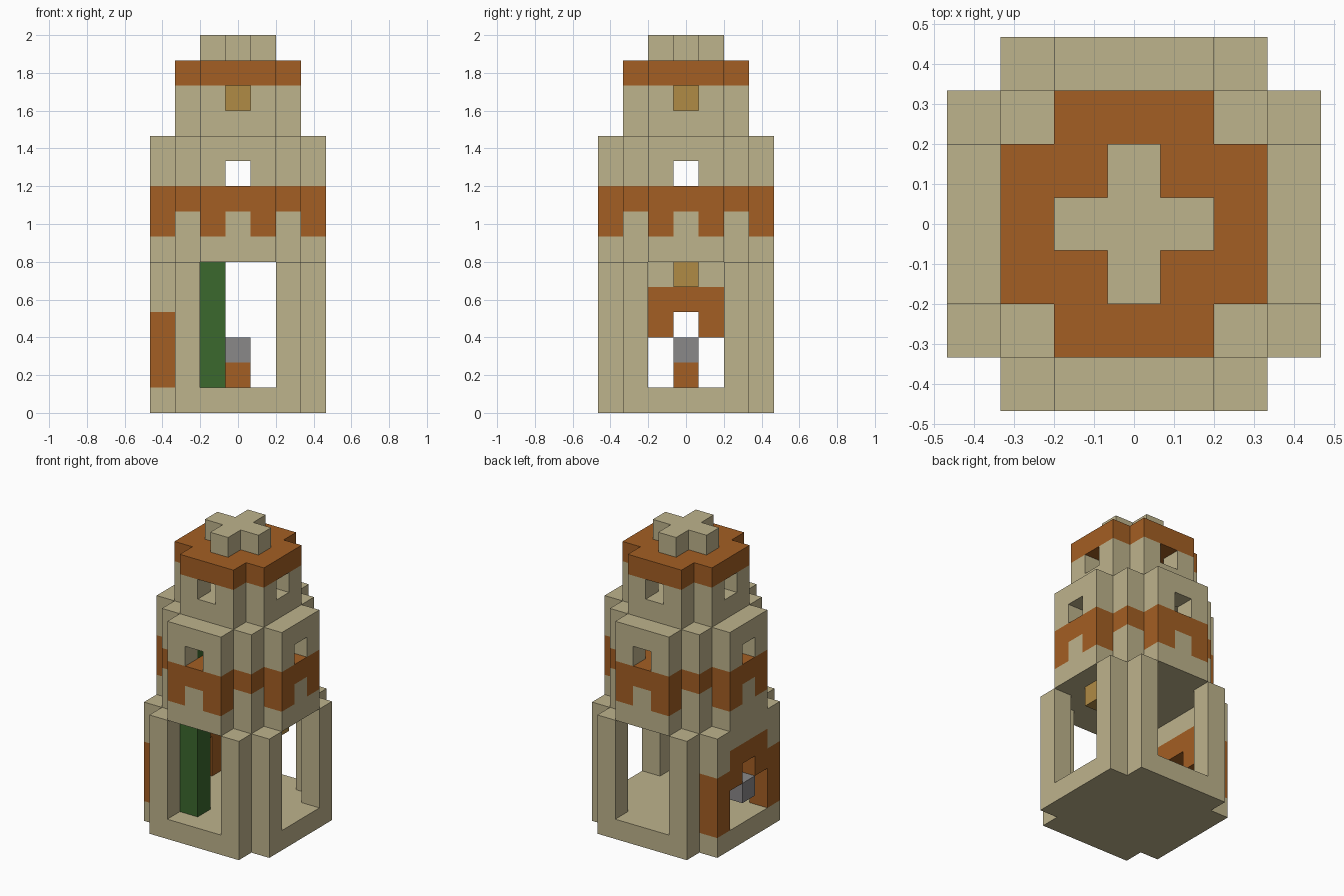
import bpy, bmesh
from mathutils import Vector

UNIT = 2 / 15          # edge of one building block
SPAN = range(-3, 4)

if "Cube" in bpy.data.objects:
    bpy.data.objects.remove(bpy.data.objects["Cube"], do_unlink=True)


def material(name, rgb):
    m = bpy.data.materials.new(name)
    m.use_nodes = True
    m.diffuse_color = (*rgb, 1)
    m.node_tree.nodes["Principled BSDF"].inputs["Base Color"].default_value = (*rgb, 1)
    return m


cream = material("cream stone", (0.515, 0.451, 0.262))
rust = material("rust clay", (0.371, 0.114, 0.017))
green = material("leaf green", (0.044, 0.138, 0.027))
grey = material("grey stone", (0.254, 0.246, 0.250))
ochre = material("lamp ochre", (0.434, 0.258, 0.060))

blocks = {}            # block position -> (part, colour)


def fill(part, colour, levels, rule):
    """Fill every block whose plan position satisfies the rule."""
    for x in SPAN:
        for y in SPAN:
            if rule(x, y):
                for z in levels:
                    blocks[x, y, z] = (part, colour)


def symmetric(part, colour, levels, rule):
    """Four-way symmetric fill: a is the larger offset, b the smaller."""
    fill(part, colour, levels,
         lambda x, y: rule(max(abs(x), abs(y)), min(abs(x), abs(y))))


def single(part, colour, x, y, levels):
    fill(part, colour, levels, lambda i, j: (i, j) == (x, y))


# Ground floor: slab, corner pillars
symmetric("floor_slab", cream, [0], lambda a, b: a + b <= 5)
symmetric("corner_pillars", cream, range(1, 6), lambda a, b: (a, b) == (3, 2))

# Side wall with a painted arch over the doorway
fill("arch_pillars", rust, range(1, 4), lambda x, y: x == -3 and abs(y) == 2)
fill("arch_lintel", cream, [5], lambda x, y: x == -3 and abs(y) <= 1)
fill("door_arch", rust, [4], lambda x, y: x == -3 and abs(y) <= 1)
fill("door_arch", rust, [3], lambda x, y: x == -3 and abs(y) == 1)
single("door_block", grey, -3, 0, [2])

# Middle storey: solid base, rust band, hollow walls with windows
symmetric("middle_base", cream, [6, 7], lambda a, b: a + b <= 4)
symmetric("rust_band", rust, [7], lambda a, b: (a, b) == (3, 1))
symmetric("rust_band", rust, [8], lambda a, b: a + b <= 4)
symmetric("middle_walls", cream, [9],
          lambda a, b: (a, b) in ((3, 1), (2, 2)))
symmetric("middle_walls", cream, [10],
          lambda a, b: a + b <= 4 and (a == 3 or b == 2))

# Upper storey, roof and finial
symmetric("upper_base", cream, [11], lambda a, b: a <= 2 and a + b <= 3)
symmetric("upper_walls", cream, [12], lambda a, b: (a, b) == (2, 1))
symmetric("roof", rust, [13], lambda a, b: a <= 2 and a + b <= 3)
symmetric("roof_cross", cream, [14], lambda a, b: a + b <= 1)

# Furnishings
single("climbing_post", green, -1, -2, range(1, 11))
single("pedestal", rust, 0, 0, [1])
single("pedestal_top", grey, 0, 0, [2])
single("doorway_lamp", ochre, 2, 0, [5])
single("upper_lamp", ochre, 0, 0, [12])


def exposed_faces(cell):
    """Yield the corner loops of the block sides that touch air."""
    centre = Vector(cell) + Vector((0, 0, 0.5))
    for axis in range(3):
        for sign in (-1, 1):
            n = Vector((0, 0, 0))
            n[axis] = sign
            if tuple(int(c + d) for c, d in zip(cell, n)) in blocks:
                continue
            u = Vector((0, 0, 0))
            u[(axis + 1) % 3] = 1
            v = n.cross(u)
            yield [(centre + (n + u * i + v * j) / 2) * UNIT
                   for i, j in ((-1, -1), (1, -1), (1, 1), (-1, 1))]


# Turn each part into a clean outer shell
for part, colour in sorted(set(blocks.values()), key=lambda p: p[0]):
    bm = bmesh.new()
    for cell, owner in blocks.items():
        if owner == (part, colour):
            for loop in exposed_faces(cell):
                bm.faces.new([bm.verts.new(p) for p in loop])
    bmesh.ops.remove_doubles(bm, verts=bm.verts, dist=0.001)
    bmesh.ops.dissolve_limit(bm, angle_limit=0.01, verts=bm.verts, edges=bm.edges)
    mesh = bpy.data.meshes.new(part)
    bm.to_mesh(mesh)
    bm.free()
    mesh.materials.append(colour)
    bpy.context.scene.collection.objects.link(bpy.data.objects.new(part, mesh))
